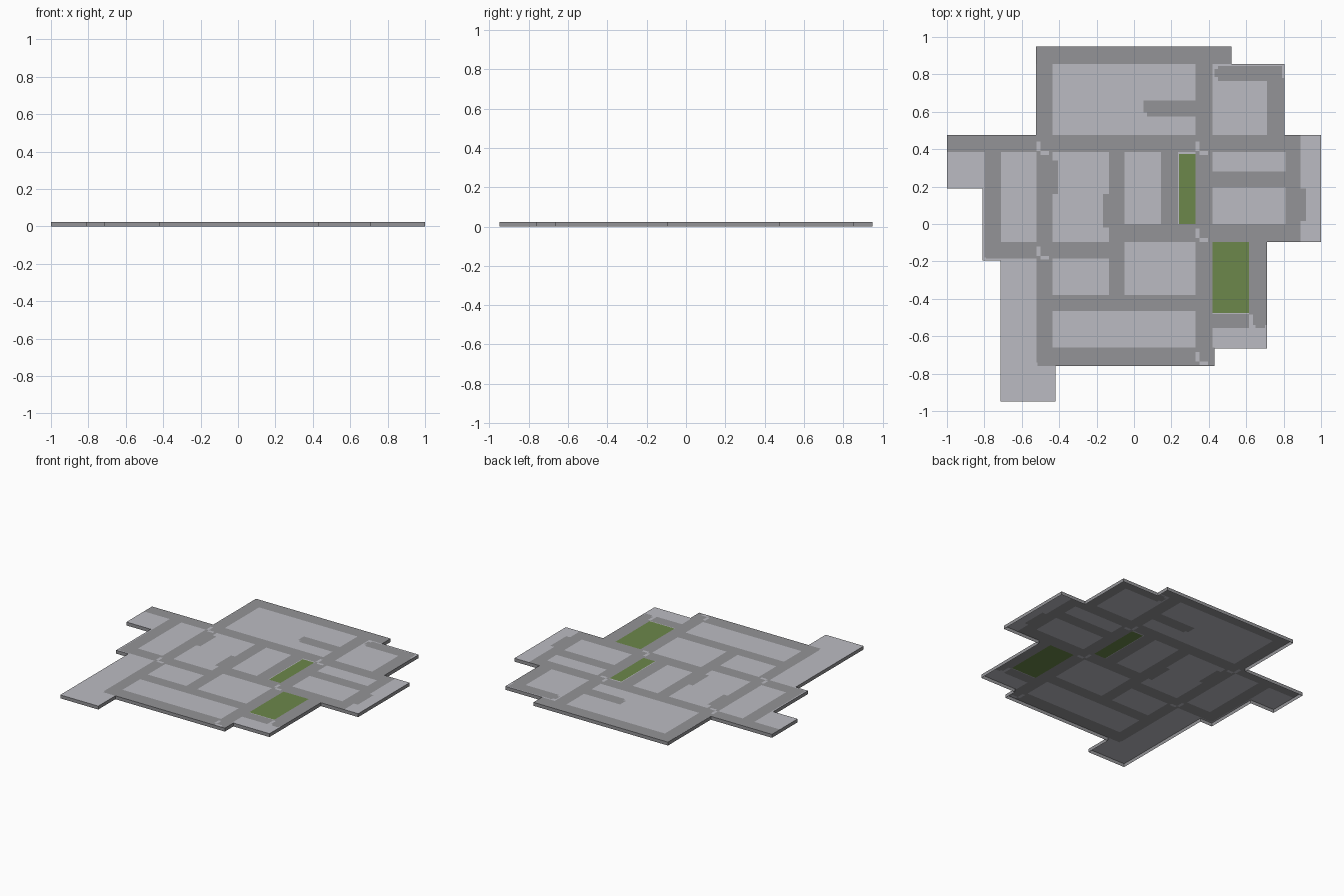
import bpy, bmesh

if "Cube" in bpy.data.objects:
    bpy.data.objects.remove(bpy.data.objects["Cube"])

TOP = 0.024   # height of the deck; the underside is an open shell


def material(name, rgb):
    m = bpy.data.materials.new(name)
    m.diffuse_color = (*rgb, 1)
    m.use_nodes = True
    m.node_tree.nodes["Principled BSDF"].inputs["Base Color"].default_value = m.diffuse_color
    return m


MATS = {
    "paving": material("light grey paving", (0.50, 0.50, 0.54)),
    "road": material("dark grey road", (0.296, 0.296, 0.309)),
    "grass": material("green grass", (0.15, 0.243, 0.069)),
}

# Rectangles are (x0, y0, x1, y1); later layers paint over earlier ones
base = [
    (-.525, .475, .52, .95), (.52, .475, .805, .855), (-1, .19, 1, .475),
    (-.81, -.095, 1, .19), (-.81, -.195, .71, -.095),
    (-.715, -.665, .71, -.195), (-.715, -.76, .43, -.665),
    (-.715, -.95, -.42, -.76),
]
roads = [
    # long streets across
    (-.525, .855, .52, .95), (-1, .385, .89, .475), (-.05, -.095, .89, 0),
    (-.79, -.185, -.05, -.095), (-.435, -.465, .33, -.38),
    (-.515, -.76, .43, -.66),
    # long streets front to back
    (-.52, -.74, -.435, .95), (.33, -.76, .42, .95), (-.8, -.18, -.71, .385),
    (-.135, -.38, -.05, .385), (.145, -.01, .235, .385),
    (.81, -.08, .89, .475), (.71, .475, .805, .78), (.615, -.54, .71, -.095),
    # short streets and their narrower rounded ends
    (.07, .575, .33, .66), (.05, .595, .07, .66),
    (.45, .765, .79, .845), (.43, .785, .45, .83),
    (.42, .195, .81, .28), (.42, -.555, .615, -.48), (.65, -.555, .7, -.54),
    # bulges at the kerbs
    (-.435, .16, -.405, .34), (-.165, -.02, -.135, .16), (.89, .015, .92, .19),
]
# small light crossing marks at the junctions
marks = [(.615, -.555, .635, -.485)]
for x, y in [(-.475, .415), (-.475, -.145), (.375, .415), (.375, -.05), (.375, -.71)]:
    marks += [(x - .045, y - .025, x - .025, y + .025),
              (x - .025, y - .045, x + .02, y - .025)]
lawns = [(.24, 0, .33, .375), (.42, -.475, .615, -.095)]
LAYERS = [("paving", base), ("road", roads), ("paving", marks), ("grass", lawns)]

rects = [r for _, layer in LAYERS for r in layer]
xs = sorted({v for r in rects for v in (r[0], r[2])})
ys = sorted({v for r in rects for v in (r[1], r[3])})


def inside(layer, x, y):
    return any(a < x < c and b < y < d for a, b, c, d in layer)


def surface_at(x, y):
    if not inside(base, x, y):
        return None
    return [name for name, layer in LAYERS if inside(layer, x, y)][-1]


def cell_mesh(keep):
    """Flat mesh of every grid cell whose surface passes the test."""
    bm = bmesh.new()
    verts = {}

    def vert(x, y):
        if (x, y) not in verts:
            verts[x, y] = bm.verts.new((x, y, TOP))
        return verts[x, y]

    for x0, x1 in zip(xs, xs[1:]):
        for y0, y1 in zip(ys, ys[1:]):
            if keep(surface_at((x0 + x1) / 2, (y0 + y1) / 2)):
                bm.faces.new([vert(x0, y0), vert(x1, y0), vert(x1, y1), vert(x0, y1)])
    return bm


def finish(bm, name, mat):
    me = bpy.data.meshes.new(name)
    bm.to_mesh(me)
    bm.free()
    me.materials.append(mat)
    bpy.context.collection.objects.link(bpy.data.objects.new(name, me))


# Deck surfaces: paving, streets and lawns lie flush together
for key, name in [("paving", "paved_blocks"), ("road", "streets"), ("grass", "lawns")]:
    finish(cell_mesh(lambda s: s == key), name, MATS[key])

# Skirt: the outer border pulled down to the ground
bm = cell_mesh(lambda s: s is not None)
border = [e for e in bm.edges if e.is_boundary]
deck = bm.faces[:]
new = bmesh.ops.extrude_edge_only(bm, edges=border)["geom"]
for v in new:
    if isinstance(v, bmesh.types.BMVert):
        v.co.z = 0
bmesh.ops.recalc_face_normals(bm, faces=bm.faces[:])
if deck[0].normal.z < 0:
    bmesh.ops.reverse_faces(bm, faces=bm.faces[:])
bmesh.ops.delete(bm, geom=deck, context="FACES_ONLY")
finish(bm, "edge_skirt", MATS["road"])
